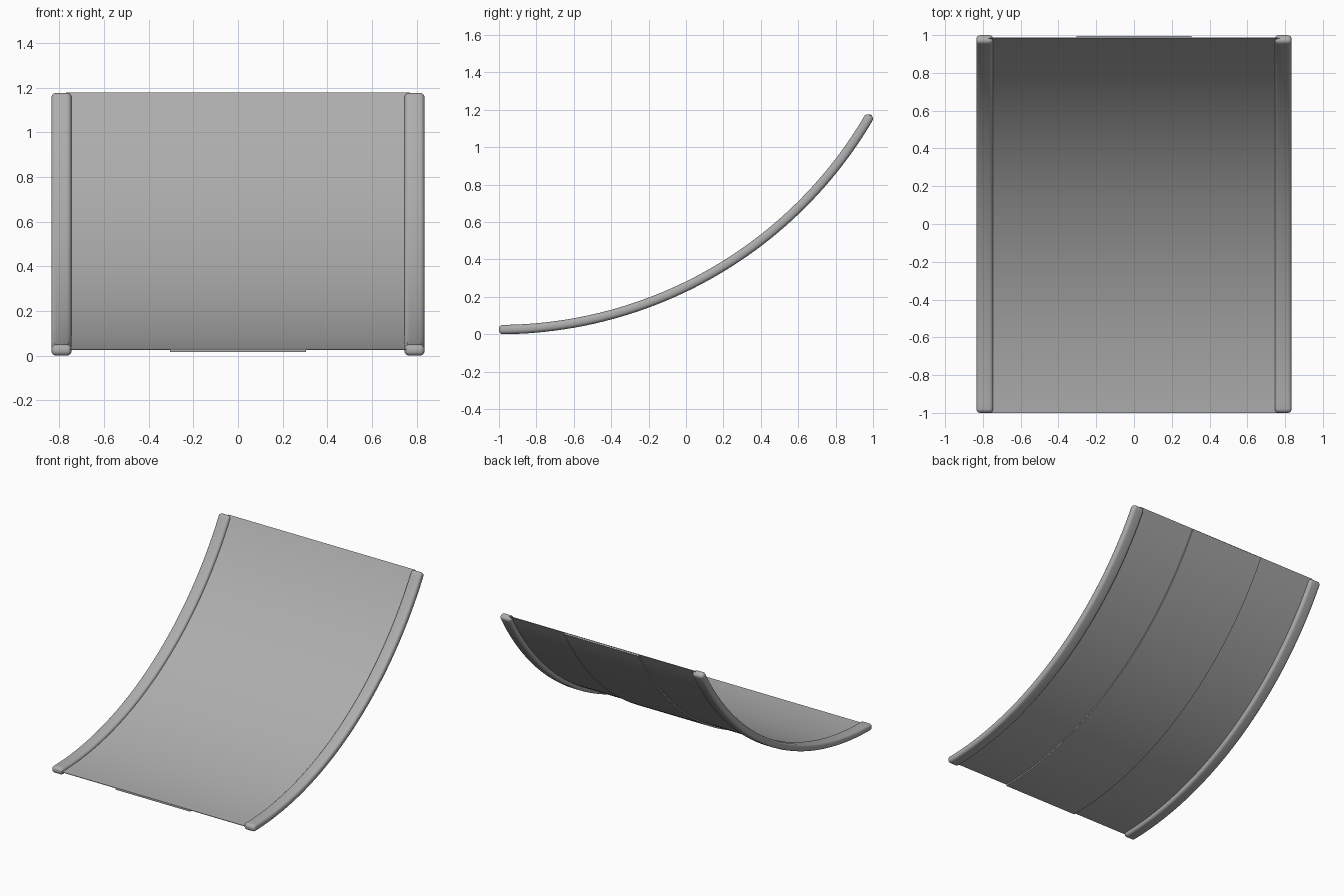
import bpy, bmesh, math

if "Cube" in bpy.data.objects:
    bpy.data.objects.remove(bpy.data.objects["Cube"])

R = 2.293            # radius of the sweep
SWEEP = math.radians(60)
STEPS = 48
Y0, Z0 = -1.0, 0.025  # start of the centre line

# mid grey shared by all parts
grey = bpy.data.materials.new("mid_grey")
grey.diffuse_color = (0.42, 0.42, 0.42, 1)
grey.use_nodes = True
grey.node_tree.nodes["Principled BSDF"].inputs["Base Color"].default_value = grey.diffuse_color


def arc_slab(name, x0, x1, low, high, bevel=0.0, extra=0.0):
    """Box section swept along the arc; low/high are offsets towards the arc centre."""
    bm = bmesh.new()
    rings = []
    for i in range(STEPS + 1):
        a = (SWEEP + extra) * i / STEPS
        ring = []
        for x, d in ((x0, low), (x1, low), (x1, high), (x0, high)):
            r = R - d
            ring.append(bm.verts.new((x, Y0 + r * math.sin(a), Z0 + R - r * math.cos(a))))
        rings.append(ring)
    for p, q in zip(rings, rings[1:]):
        for k in range(4):
            n = (k + 1) % 4
            bm.faces.new((p[k], p[n], q[n], q[k]))
    bm.faces.new(rings[0])
    bm.faces.new(rings[-1])
    bmesh.ops.recalc_face_normals(bm, faces=bm.faces)
    mesh = bpy.data.meshes.new(name)
    bm.to_mesh(mesh)
    bm.free()
    mesh.materials.append(grey)
    ob = bpy.data.objects.new(name, mesh)
    bpy.context.collection.objects.link(ob)
    bpy.ops.object.select_all(action='DESELECT')
    ob.select_set(True)
    bpy.context.view_layer.objects.active = ob
    if bevel:
        mod = ob.modifiers.new("rounding", 'BEVEL')
        mod.width = bevel
        mod.segments = 5
        mod.limit_method = 'ANGLE'
        mod.angle_limit = math.radians(30)
        bpy.ops.object.modifier_apply(modifier=mod.name)
    bpy.ops.object.shade_smooth_by_angle(angle=math.radians(30))
    return ob


# thin curved ramp panel
arc_slab("ramp_panel", -0.77, 0.77, 0.001, 0.005, extra=0.002)

# shallow reinforcing strip under the panel
arc_slab("under_strip", -0.305, 0.305, -0.009, 0.002, extra=0.001)

# rounded side rails
for side, x in (("left", -0.79), ("right", 0.79)):
    arc_slab(side + "_rail", x - 0.045, x + 0.045, -0.025, 0.025, bevel=0.021)
